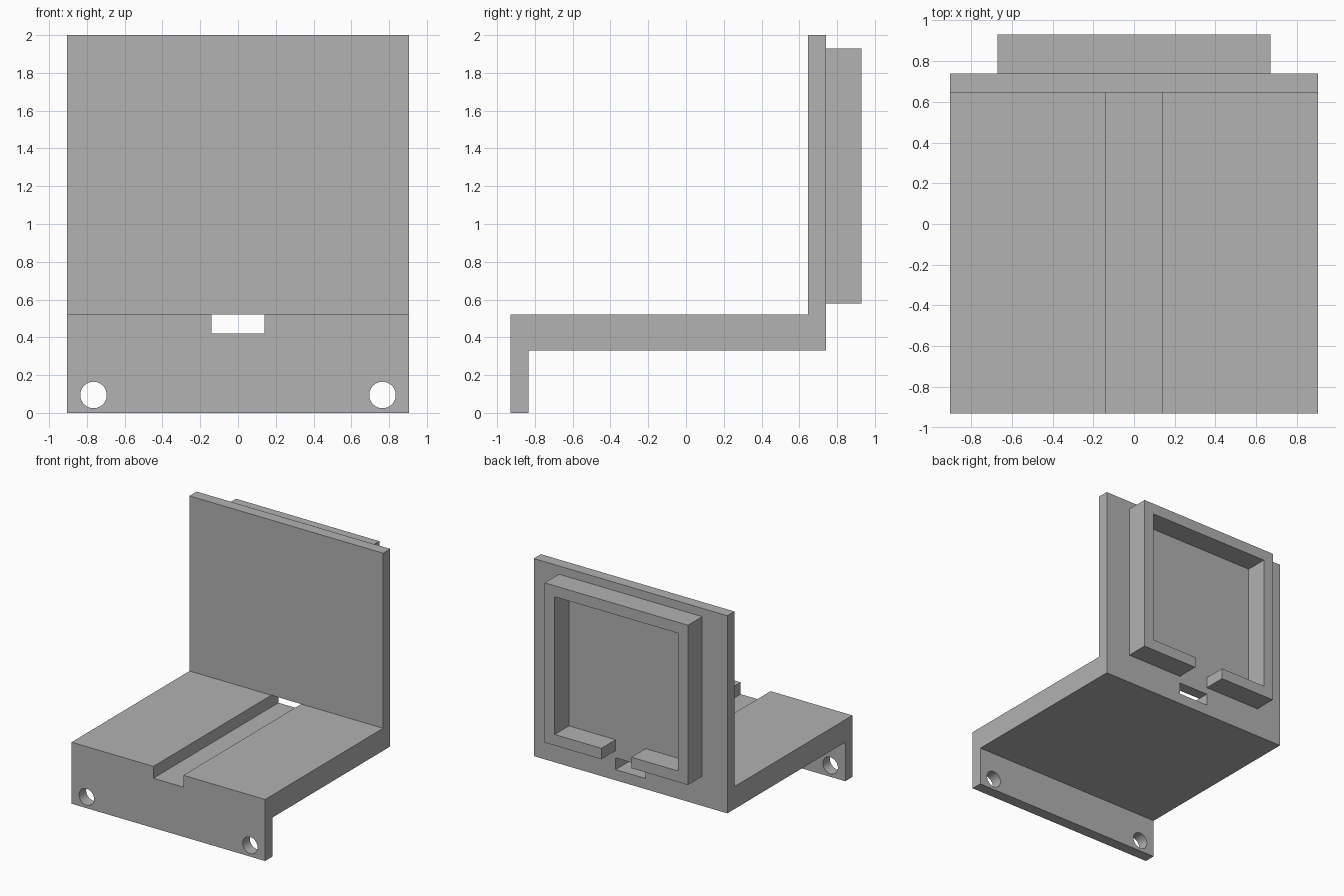
import bpy, bmesh
from mathutils import Vector

cube = bpy.data.objects.get("Cube")
if cube:
    bpy.data.objects.remove(cube, do_unlink=True)

GREY = (0.445, 0.445, 0.445, 1.0)
mat = bpy.data.materials.new("plain grey")
mat.use_nodes = True
mat.diffuse_color = GREY
mat.node_tree.nodes["Principled BSDF"].inputs["Base Color"].default_value = GREY


def extrude_profile(name, points, offset):
    """Solid made by sweeping a flat outline along an offset vector."""
    bm = bmesh.new()
    face = bm.faces.new([bm.verts.new(p) for p in points])
    swept = bmesh.ops.extrude_face_region(bm, geom=[face])["geom"]
    bmesh.ops.translate(bm, vec=Vector(offset),
                        verts=[v for v in swept if isinstance(v, bmesh.types.BMVert)])
    bmesh.ops.recalc_face_normals(bm, faces=bm.faces)
    mesh = bpy.data.meshes.new(name)
    bm.to_mesh(mesh)
    bm.free()
    mesh.materials.append(mat)
    obj = bpy.data.objects.new(name, mesh)
    bpy.context.collection.objects.link(obj)
    return obj


def cut(target, cutter):
    """Subtract the cutter for good, then discard it."""
    mod = target.modifiers.new("cut", 'BOOLEAN')
    mod.operation, mod.solver, mod.object = 'DIFFERENCE', 'EXACT', cutter
    bpy.context.view_layer.objects.active = target
    bpy.ops.object.modifier_apply(modifier=mod.name)
    bpy.data.objects.remove(cutter, do_unlink=True)


HALF = 0.905            # half width of the bracket
FRONT, BACK = -0.93, 0.74
LIP, WALL = -0.835, 0.645
UNDER, DECK = 0.33, 0.52
SLOT = 0.14             # half width of the cable slot

# Bracket: front lip, deck and back wall as one stepped side profile
side = [(FRONT, 0), (LIP, 0), (LIP, UNDER), (BACK, UNDER),
        (BACK, 2), (WALL, 2), (WALL, DECK), (FRONT, DECK)]
bracket = extrude_profile("bracket", [(-HALF, y, z) for y, z in side], (2 * HALF, 0, 0))

# Deck channel, running on through the back wall as a closed slot.
# The channel is cut level with the deck inside the wall, and open above the deck.
channel = [(-SLOT, 0.42), (SLOT, 0.42), (SLOT, DECK), (-SLOT, DECK)]
cut(bracket, extrude_profile("channel_cutter", [(x, FRONT - 0.1, z) for x, z in channel],
                             (0, BACK - FRONT + 0.2, 0)))

# Two round mounting holes in the front lip
for x in (-0.765, 0.765):
    bpy.ops.mesh.primitive_cylinder_add(vertices=48, radius=0.07, depth=0.3,
                                        location=(x, (FRONT + LIP) / 2, 0.095),
                                        rotation=(1.570796, 0, 0))
    hole = bpy.context.object
    hole.data.materials.append(mat)
    cut(bracket, hole)

# Raised holder frame on the back, open at the bottom middle
R, T, LOW, HIGH = 0.67, 0.093, 0.58, 1.93
half = [(SLOT, LOW), (R, LOW), (R, HIGH)]
inner = [(R - T, HIGH - T), (R - T, LOW + T), (SLOT, LOW + T)]
mirror = lambda pts: [(-x, z) for x, z in reversed(pts)]
outline = half + mirror(half) + mirror(inner) + inner
extrude_profile("holder_frame", [(x, BACK, z) for x, z in outline], (0, 0.93 - BACK, 0))
